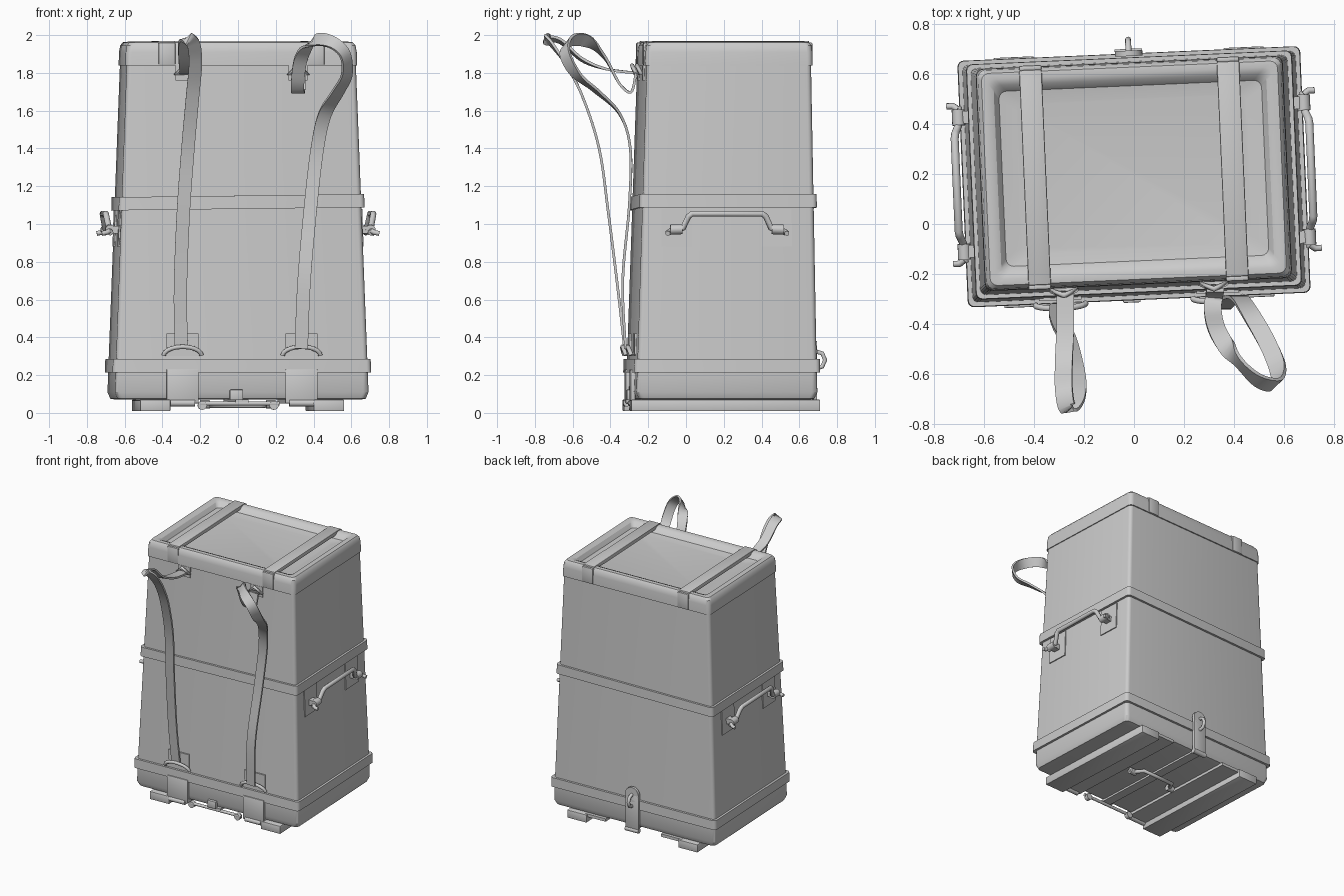
import bpy, bmesh
from math import radians, cos, sin, pi
from mathutils import Vector, Matrix

if "Cube" in bpy.data.objects:
    bpy.data.objects.remove(bpy.data.objects["Cube"])

# The case stands slightly turned; case parts are built in its own frame
FRAME = Matrix.Translation((0, 0.187, 0)) @ Matrix.Rotation(radians(2.5), 4, 'Z')


def hx(z): return 0.667 - 0.0375 * (z - 0.25)
def hy(z): return 0.475 - 0.025 * (z - 0.25)
def cy(z): return 0.008 * z


def finish(name, bm, mat=FRAME):
    bmesh.ops.recalc_face_normals(bm, faces=bm.faces)
    me = bpy.data.meshes.new(name)
    bm.to_mesh(me)
    bm.free()
    ob = bpy.data.objects.new(name, me)
    bpy.context.collection.objects.link(ob)
    ob.matrix_world = mat
    return ob


def loft(name, sections, caps=True, shear=0.0):
    """Stack rounded rectangles given as (z, half x, half y, corner radius)."""
    bm, rings = bmesh.new(), []
    for z, a, b, r in sections:
        ring = []
        for q, (sx, sy) in enumerate(((1, 1), (-1, 1), (-1, -1), (1, -1))):
            for k in range(5):
                t = (q + k / 4) * pi / 2
                x, y = sx * (a - r) + r * cos(t), sy * (b - r) + r * sin(t)
                ring.append(bm.verts.new((x, y + cy(z), z + shear * x)))
        rings.append(ring)
    n = len(rings[0])
    for r0, r1 in zip(rings, rings[1:]):
        for i in range(n):
            bm.faces.new((r0[i], r0[(i + 1) % n], r1[(i + 1) % n], r1[i]))
    if caps:
        bm.faces.new(rings[0])
        bm.faces.new(rings[-1])
    return finish(name, bm)


def band(name, z0, z1, off, shear=0.0):
    def s(z, o): return (z, hx(z) + o, hy(z) + o, 0.025)
    return loft(name, [s(z0, -0.005), s(z0, off), s(z1, off), s(z1, -0.005)], False, shear)


def box(name, c, size, rot=None, bevel=0.0):
    bm = bmesh.new()
    bmesh.ops.create_cube(bm, size=1, matrix=Matrix.Diagonal((*size, 1)))
    if bevel:
        bmesh.ops.bevel(bm, geom=bm.edges[:], offset=bevel, segments=2, affect='EDGES', profile=0.5)
    return finish(name, bm, FRAME @ Matrix.Translation(c) @ (rot or Matrix()))


def rod(name, p, q, r):
    p, q = Vector(p), Vector(q)
    bm = bmesh.new()
    bmesh.ops.create_cone(bm, cap_ends=True, segments=16, radius1=r, radius2=r, depth=(q - p).length)
    turn = (q - p).to_track_quat('Z', 'Y').to_matrix().to_4x4()
    return finish(name, bm, FRAME @ Matrix.Translation((p + q) / 2) @ turn)


def wire(name, pts, r, mat=FRAME, cyclic=False):
    cu = bpy.data.curves.new(name, 'CURVE')
    cu.dimensions = '3D'
    cu.bevel_depth, cu.bevel_resolution, cu.use_fill_caps = r, 3, True
    sp = cu.splines.new('POLY')
    sp.points.add(len(pts) - 1)
    for p, co in zip(sp.points, pts):
        p.co = (*co, 1)
    sp.use_cyclic_u = cyclic
    ob = bpy.data.objects.new(name, cu)
    bpy.context.collection.objects.link(ob)
    ob.matrix_world = mat
    return ob


def smooth_path(pts, steps=7):
    """Catmull-Rom interpolation of a short list of points."""
    p = [pts[0]] + pts + [pts[-1]]
    out = []
    for a, b, c, d in zip(p, p[1:], p[2:], p[3:]):
        for k in range(steps):
            t = k / steps
            out.append(0.5 * (2 * b + (c - a) * t + (2 * a - 5 * b + 4 * c - d) * t * t
                              + (3 * b - a - 3 * c + d) * t ** 3))
    return out + [pts[-1]]


def ribbon(name, pts, sides, width=0.07, thick=0.014):
    """Flat webbing along a path, with a width direction at each point."""
    path = smooth_path([Vector(p) for p in pts])
    wide = smooth_path([Vector(s) for s in sides])
    bm, prev = bmesh.new(), None
    for i, (p, w) in enumerate(zip(path, wide)):
        t = (path[min(i + 1, len(path) - 1)] - path[max(i - 1, 0)]).normalized()
        w = (w - t * w.dot(t)).normalized()
        n = t.cross(w)
        ring = [bm.verts.new(p + w * a * width / 2 + n * b * thick / 2)
                for a, b in ((-1, -1), (1, -1), (1, 1), (-1, 1))]
        if prev:
            for k in range(4):
                bm.faces.new((prev[k], prev[(k + 1) % 4], ring[(k + 1) % 4], ring[k]))
        else:
            bm.faces.new(ring)
        prev = ring
    bm.faces.new(prev)
    return finish(name, bm, Matrix())


# Case body with rounded base
loft("case_body", [(0.07, 0.63, 0.44, 0.03), (0.075, 0.658, 0.465, 0.03), (0.11, 0.672, 0.48, 0.03),
                   (0.25, hx(0.25), hy(0.25), 0.025), (1.86, hx(1.86), hy(1.86), 0.025)])
band("bottom_band", 0.215, 0.285, 0.017)
band("middle_band", 1.08, 1.15, 0.016, 0.012)

# Padded lid with sunken centre
loft("lid", [(1.84, 0.602, 0.43, 0.025), (1.84, 0.614, 0.444, 0.03), (1.91, 0.612, 0.442, 0.03),
             (1.945, 0.606, 0.437, 0.03), (1.962, 0.592, 0.424, 0.03), (1.965, 0.568, 0.40, 0.03),
             (1.955, 0.545, 0.375, 0.03), (1.925, 0.525, 0.35, 0.03), (1.915, 0.46, 0.30, 0.03)])

# Lid straps, skids, hinges and anchors, on both sides
for s, side in ((-1, "left"), (1, "right")):
    box(f"lid_strap_{side}", (s * 0.395, 0.016, 1.955), (0.09, 0.86, 0.03), bevel=0.006)
    for f in (-1, 1):
        box(f"lid_strap_end_{side}", (s * 0.395, 0.016 + f * 0.438, 1.90), (0.09, 0.02, 0.12), bevel=0.006)
    box(f"skid_{side}", (s * 0.46, 0, 0.04), (0.16, 1.0, 0.06), bevel=0.004)
    box(f"under_strap_{side}", (s * 0.315, 0, 0.061), (0.17, 0.97, 0.022))
    box(f"hinge_plate_{side}", (s * 0.315, -0.485, 0.14), (0.17, 0.024, 0.18), bevel=0.004)
    rod(f"hinge_barrel_{side}", (s * 0.25, -0.49, 0.052), (s * 0.38, -0.49, 0.052), 0.018)
    box(f"lower_patch_{side}", (s * 0.315, -0.472, 0.36), (0.17, 0.012, 0.12))
    box(f"upper_patch_{side}", (s * 0.30, -0.424, 1.80), (0.10, 0.015, 0.08))
    x = s * 0.315
    # bowed ring that holds the shoulder strap
    arc = [(x + 0.1 * cos(t), -0.495 - 0.015 * sin(t), 0.305 + 0.045 * sin(t))
           for t in [pi * k / 10 for k in range(11)]]
    wire(f"lower_ring_{side}", arc, 0.012)
    wire(f"upper_ring_{side}", [(s * 0.30 - 0.05, -0.44, 1.795), (s * 0.30, -0.46, 1.84),
                                (s * 0.30 + 0.05, -0.44, 1.795)], 0.011, cyclic=True)

    # Side carrying handle
    hp = [(-0.31, 0.955), (-0.25, 0.972), (-0.232, 0.98), (-0.205, 1.04), (-0.185, 1.055)]
    bar = hp + [(-y, z) for y, z in reversed(hp)]
    wire(f"side_handle_{side}", [(s * (0.69 + 0.2 * max(0, z - 0.96)), y, z) for y, z in bar], 0.016)
    for f in (-1, 1):
        rod(f"handle_socket_{side}", (s * 0.69, f * 0.237, 0.972), (s * 0.69, f * 0.30, 0.97), 0.026)
        box(f"handle_bracket_{side}", (s * 0.663, f * 0.268, 0.97), (0.055, 0.05, 0.04))
        box(f"handle_plate_{side}", (s * 0.638, f * 0.265, 0.98), (0.018, 0.16, 0.2),
            Matrix.Rotation(radians(-2.1 * s), 4, 'Y'))
        wire(f"handle_pin_{side}", [(s * 0.69, f * 0.30, 0.965), (s * 0.71, f * 0.315, 0.955),
                                    (s * 0.735, f * 0.315, 0.95)], 0.013)

# Underside centre slat, front catch and carrying handle
box("centre_slat", (0, 0, 0.064), (0.07, 0.97, 0.016))
box("front_catch", (-0.03, -0.485, 0.095), (0.07, 0.03, 0.055), bevel=0.004)
wire("base_handle", [(-0.2, -0.01, 0.045), (-0.17, 0.0, 0.045), (-0.13, 0.07, 0.038),
                     (0.13, 0.07, 0.038), (0.17, 0.0, 0.045), (0.2, -0.01, 0.045)], 0.014)
for s in (-1, 1):
    rod("base_handle_socket", (s * 0.15, 0, 0.045), (s * 0.2, 0, 0.045), 0.022)
    rod("front_pin", (s * 0.19 - 0.02, -0.48, 0.04), (s * 0.19 - 0.02, -0.45, 0.04), 0.024)
rod("front_hinge_rod", (-0.22, -0.47, 0.05), (0.2, -0.47, 0.05), 0.011)

# Back hasp and staple
box("hasp_plate", (0, 0.495, 0.19), (0.11, 0.022, 0.27), bevel=0.004)
rod("hasp_top", (0, 0.484, 0.325), (0, 0.506, 0.325), 0.055)
rod("hasp_hinge", (-0.055, 0.495, 0.052), (0.055, 0.495, 0.052), 0.018)
wire("hasp_staple", [(0, 0.50, 0.235), (0, 0.535, 0.245), (0, 0.55, 0.28),
                     (0, 0.535, 0.315), (0, 0.50, 0.325)], 0.012)

# Loose shoulder straps
X = (1, 0, 0)
ribbon("shoulder_strap_left",
       [(-0.30, -0.325, 0.34), (-0.305, -0.36, 0.65), (-0.29, -0.41, 1.05), (-0.265, -0.46, 1.4),
        (-0.24, -0.55, 1.68), (-0.225, -0.64, 1.85), (-0.235, -0.71, 1.95), (-0.265, -0.735, 1.98),
        (-0.28, -0.66, 1.965), (-0.28, -0.55, 1.87), (-0.275, -0.42, 1.82), (-0.275, -0.27, 1.80)],
       [X, X, X, X, X, X, (1, 0.1, 0.2), (1, 0.1, 0.3), (1, 0, 0.3), (1, 0, 0.2), X, X])
ribbon("shoulder_strap_right",
       [(0.335, -0.32, 0.34), (0.35, -0.335, 0.7), (0.385, -0.30, 1.1), (0.42, -0.295, 1.4),
        (0.46, -0.35, 1.58), (0.53, -0.47, 1.70), (0.575, -0.58, 1.79), (0.565, -0.64, 1.90),
        (0.49, -0.62, 1.965), (0.40, -0.53, 1.97), (0.335, -0.43, 1.88), (0.315, -0.35, 1.74),
        (0.32, -0.29, 1.70), (0.325, -0.265, 1.80)],
       [X, X, X, X, (1, 0.1, -0.1), (1, 0.7, -0.2), (0.8, 0.8, 0), (0.7, 0.7, 0.5), (0.4, 0.5, 0.8),
        (0.6, -0.2, 0.7), (1, -0.1, 0.3), X, X, X])

# Smooth shading with sharp edges kept
for ob in bpy.context.scene.objects:
    ob.select_set(ob.type == 'MESH')
    if ob.type == 'MESH':
        bpy.context.view_layer.objects.active = ob
bpy.ops.object.shade_smooth_by_angle(angle=radians(30))
